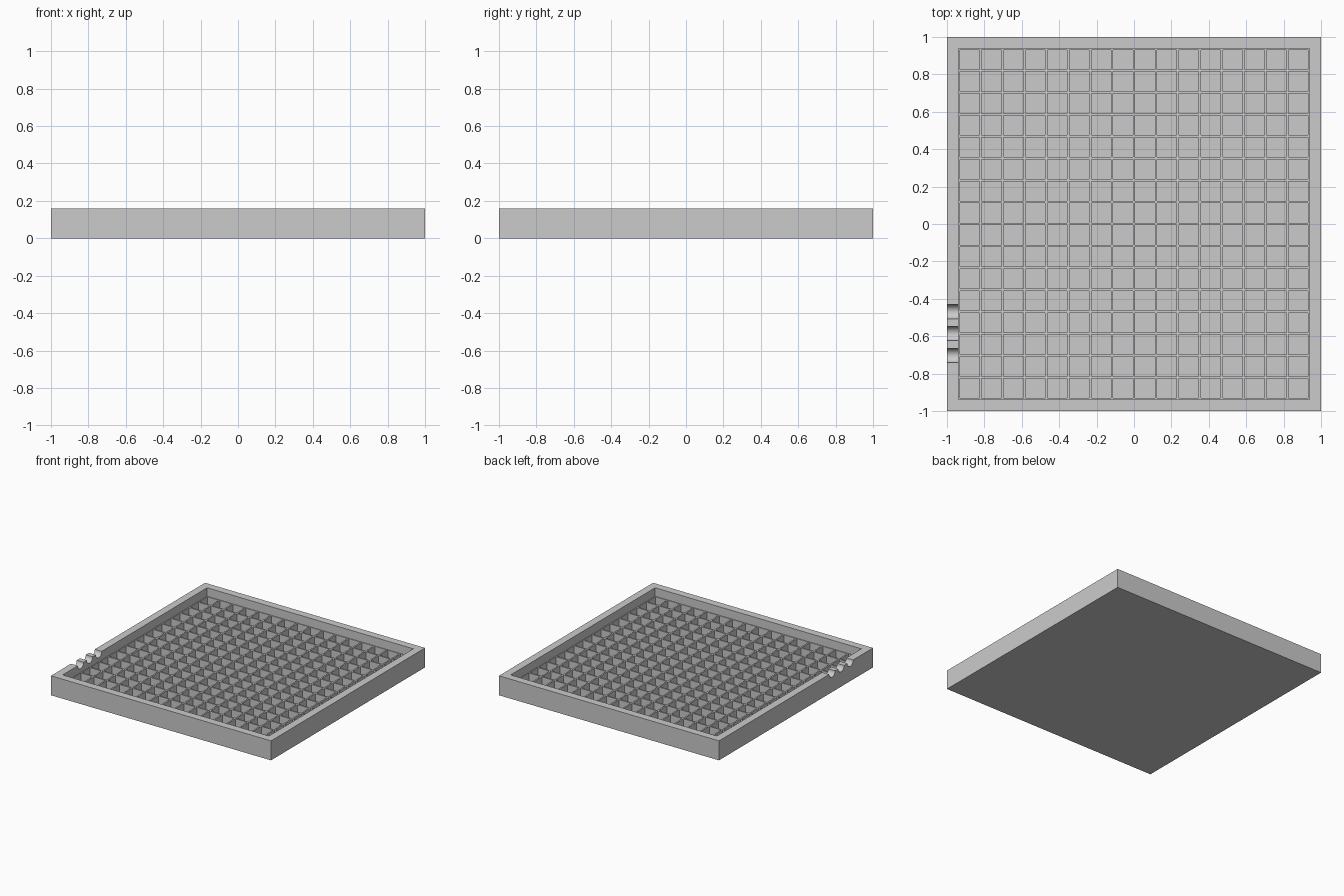
import bpy, bmesh, math
from mathutils import Matrix

cube = bpy.data.objects.get("Cube")
if cube:
    bpy.data.objects.remove(cube)

HEIGHT, RIB_TOP, FLOOR = 0.16, 0.09, 0.03
CELLS, INNER = 16, 0.9375
PITCH = 2 * INNER / CELLS
RIB = 0.017
NOTCH_R = 0.038

grey = bpy.data.materials.new("plain grey")
grey.use_nodes = True
grey.diffuse_color = (0.6, 0.6, 0.6, 1)
grey.node_tree.nodes["Principled BSDF"].inputs["Base Color"].default_value = (0.6, 0.6, 0.6, 1)


def make_object(name, bm):
    bmesh.ops.recalc_face_normals(bm, faces=bm.faces)
    mesh = bpy.data.meshes.new(name)
    bm.to_mesh(mesh)
    bm.free()
    mesh.materials.append(grey)
    ob = bpy.data.objects.new(name, mesh)
    bpy.context.collection.objects.link(ob)
    return ob


def extrude_ring(bm, edges):
    out = bmesh.ops.extrude_edge_only(bm, edges=edges)["geom"]
    return ([g for g in out if isinstance(g, bmesh.types.BMVert)],
            [g for g in out if isinstance(g, bmesh.types.BMEdge)])


# Grid of cells: inset every square, then sink it to leave ribs
bm = bmesh.new()
bmesh.ops.create_grid(bm, x_segments=CELLS, y_segments=CELLS, size=INNER,
                      matrix=Matrix.Translation((0, 0, RIB_TOP)))
floors = list(bm.faces)
bmesh.ops.inset_individual(bm, faces=floors, thickness=RIB / 2)
for f in bmesh.ops.extrude_discrete_faces(bm, faces=floors)["faces"]:
    for v in f.verts:
        v.co.z = FLOOR
bmesh.ops.remove_doubles(bm, verts=bm.verts, dist=0.0001)

# Inner wall, rim, outer wall and underside
border = [e for e in bm.edges if e.is_boundary]
verts, edges = extrude_ring(bm, border)
for v in verts:
    v.co.z = HEIGHT
verts, edges = extrude_ring(bm, edges)
for v in verts:
    v.co.x /= INNER
    v.co.y /= INNER
verts, edges = extrude_ring(bm, edges)
for v in verts:
    v.co.z = 0
bmesh.ops.edgeloop_fill(bm, edges=edges)
tray = make_object("tray", bm)

# Three round cable notches in the side wall, each in line with a rib
bm = bmesh.new()
for k in (4, 5, 6):
    place = Matrix.Translation((-0.97, -k * PITCH, HEIGHT)) @ Matrix.Rotation(math.pi / 2, 4, 'Y')
    bmesh.ops.create_cone(bm, cap_ends=True, segments=48, radius1=NOTCH_R,
                          radius2=NOTCH_R, depth=0.12, matrix=place)
cutter = make_object("notch_cutter", bm)
cutter.hide_render = True

cut = tray.modifiers.new("notches", 'BOOLEAN')
cut.operation = 'DIFFERENCE'
cut.solver = 'EXACT'
cut.object = cutter
bpy.ops.object.select_all(action='DESELECT')
bpy.context.view_layer.objects.active = tray
tray.select_set(True)
bpy.ops.object.modifier_apply(modifier=cut.name)
bpy.data.objects.remove(cutter)
bpy.ops.object.shade_smooth_by_angle(angle=math.radians(30))
